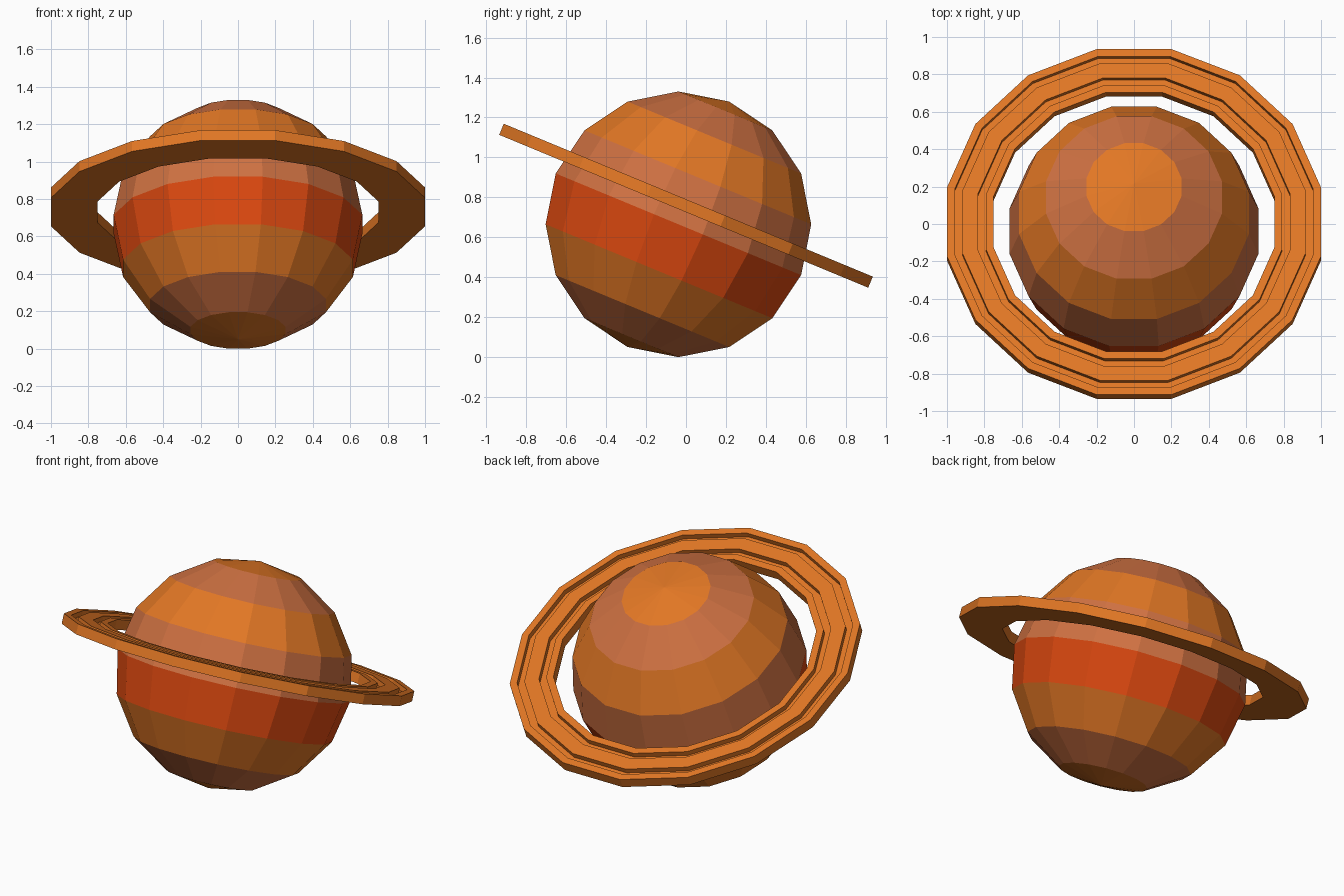
import bpy, bmesh, math
from mathutils import Matrix

if "Cube" in bpy.data.objects:
    bpy.data.objects.remove(bpy.data.objects["Cube"])

SIDES = 16
TILT = Matrix.Rotation(math.radians(-22.5), 4, 'X')   # pole leans towards the back
STEP = 2 * math.pi / SIDES
FLAT = 1 / math.cos(STEP / 2)                         # flat-side radius to corner radius
R = 0.665


def material(name, rgb):
    m = bpy.data.materials.new(name)
    m.diffuse_color = (*rgb, 1)
    m.use_nodes = True
    m.node_tree.nodes["Principled BSDF"].inputs["Base Color"].default_value = m.diffuse_color
    return m


orange = material("orange", (0.76, 0.185, 0.018))
salmon = material("salmon", (0.62, 0.165, 0.054))
red = material("red orange", (0.72, 0.066, 0.005))


def add_object(name, bm, mats, location):
    bmesh.ops.recalc_face_normals(bm, faces=bm.faces)
    mesh = bpy.data.meshes.new(name)
    bm.to_mesh(mesh)
    bm.free()
    for m in mats:
        mesh.materials.append(m)
    ob = bpy.data.objects.new(name, mesh)
    ob.matrix_world = Matrix.Translation(location) @ TILT
    bpy.context.collection.objects.link(ob)
    return ob


# Planet: low-poly ball, one colour per latitude band from top to bottom
bm = bmesh.new()
bmesh.ops.create_uvsphere(bm, u_segments=SIDES, v_segments=8, radius=R)
bm.transform(Matrix.Diagonal((FLAT, FLAT, 1, 1)) @ Matrix.Rotation(STEP / 2, 4, 'Z'))
bands = [0, 1, 0, 1, 2, 0, 1, 0]
for f in bm.faces:
    c = f.calc_center_bounds()
    angle = math.atan2(math.hypot(c.x, c.y), c.z)
    f.material_index = bands[min(7, int(angle / math.radians(22.5)))]
add_object("planet", bm, [orange, salmon, red], (0, -0.038, R))

# Ring: grooved cross-section (radius, height) swept round sixteen sides
T, G = 0.03, 0.0
profile = [(0.75, -T), (1.0, -T), (1.0, T), (0.958, T), (0.958, G), (0.917, G),
           (0.917, T), (0.833, T), (0.833, G), (0.792, G), (0.792, T), (0.75, T)]
bm = bmesh.new()
loops = []
for i in range(SIDES):
    a = (i + 0.5) * STEP
    loops.append([bm.verts.new((r * FLAT * math.cos(a), r * FLAT * math.sin(a), z))
                  for r, z in profile])
n = len(profile)
for i in range(SIDES):
    p, q = loops[i], loops[(i + 1) % SIDES]
    for j in range(n):
        k = (j + 1) % n
        bm.faces.new((p[j], q[j], q[k], p[k]))
add_object("planet_ring", bm, [orange], (0, 0, 0.758))
